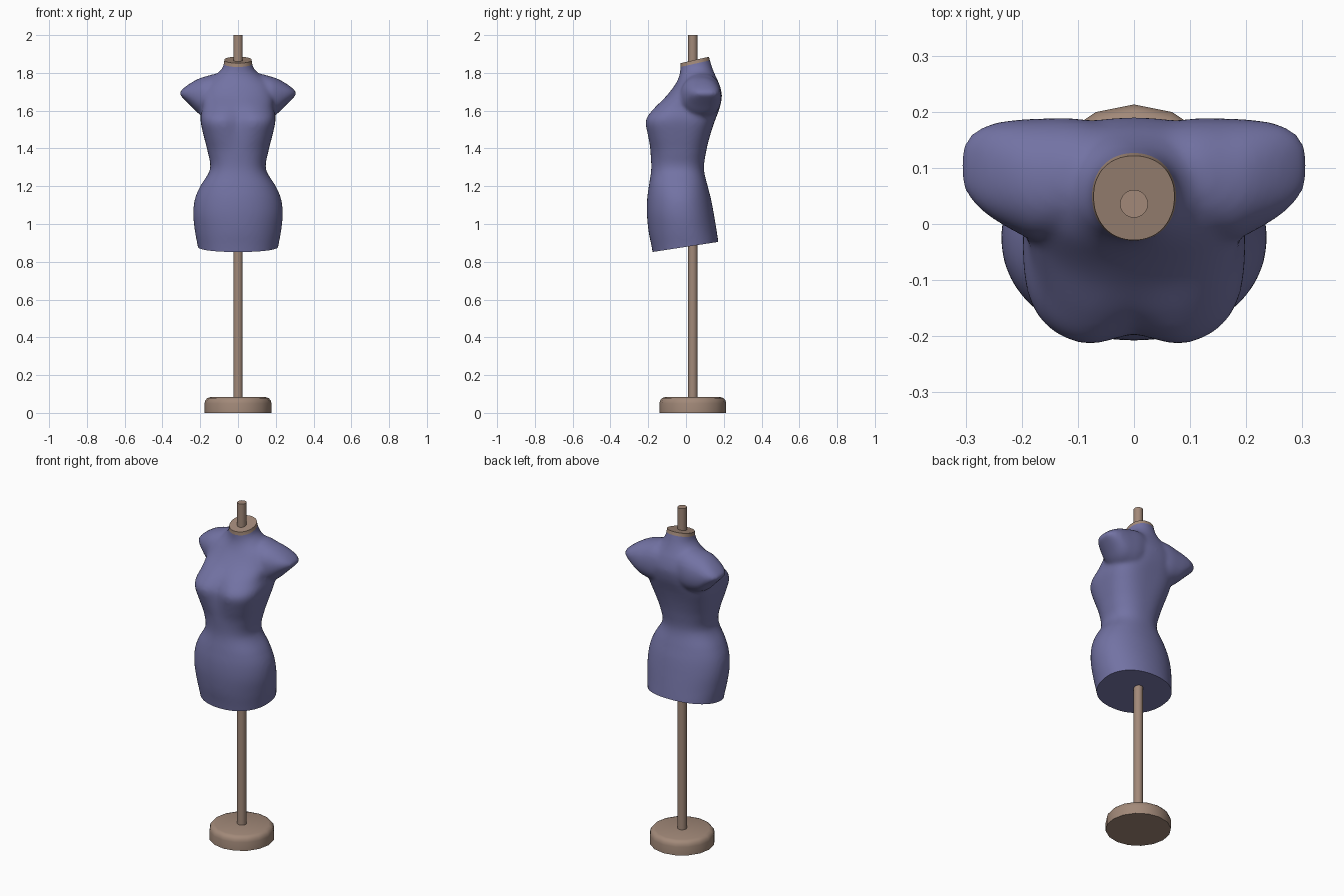
import bpy, bmesh, math
from mathutils import Vector

if "Cube" in bpy.data.objects:
    bpy.data.objects.remove(bpy.data.objects["Cube"])


def material(name, rgb):
    m = bpy.data.materials.new(name)
    m.diffuse_color = (*rgb, 1)
    m.use_nodes = True
    m.node_tree.nodes["Principled BSDF"].inputs["Base Color"].default_value = m.diffuse_color
    return m


BLUE = material("blue fabric", (0.17, 0.17, 0.37))
WOOD = material("brown wood", (0.36, 0.25, 0.19))


def add_object(name, bm, mat):
    bmesh.ops.recalc_face_normals(bm, faces=bm.faces)
    me = bpy.data.meshes.new(name)
    bm.to_mesh(me)
    bm.free()
    me.materials.clear()
    me.materials.append(mat)
    ob = bpy.data.objects.new(name, me)
    bpy.context.collection.objects.link(ob)
    return ob


def smooth(ob, angle=40):
    bpy.ops.object.select_all(action='DESELECT')
    ob.select_set(True)
    bpy.context.view_layer.objects.active = ob
    bpy.ops.object.shade_smooth_by_angle(angle=math.radians(angle))


def loft(bm, rings):
    rows = [[bm.verts.new(p) for p in r] for r in rings]
    n = len(rows[0])
    for a, b in zip(rows, rows[1:]):
        for i in range(n):
            j = (i + 1) % n
            bm.faces.new((a[i], a[j], b[j], b[i]))
    bm.faces.new(rows[0][::-1])
    bm.faces.new(rows[-1])


def refine(rows, steps=5):
    """Catmull-Rom interpolation between rows of numbers."""
    out = []
    for k in range(len(rows) - 1):
        p0, p1, p2 = rows[max(k - 1, 0)], rows[k], rows[k + 1]
        p3 = rows[min(k + 2, len(rows) - 1)]
        for s in range(steps):
            t = s / steps
            out.append([0.5 * (2 * b + (c - a) * t + (2 * a - 5 * b + 4 * c - d) * t * t
                               + (3 * b - a - 3 * c + d) * t ** 3)
                        for a, b, c, d in zip(p0, p1, p2, p3)])
    return out + [rows[-1]]


def spow(v, e):
    return math.copysign(abs(v) ** e, v)


# torso sections: z, half width, front y, back y, squareness, chest dent
TORSO = [
    (0.78, 0.200, -0.165, 0.180, 2.2, 0),
    (0.88, 0.213, -0.182, 0.174, 2.2, 0),
    (0.96, 0.228, -0.198, 0.163, 2.1, 0),
    (1.05, 0.237, -0.207, 0.148, 2.1, 0),
    (1.13, 0.229, -0.206, 0.133, 2.1, 0),
    (1.20, 0.200, -0.197, 0.115, 2.2, 0),
    (1.29, 0.148, -0.184, 0.095, 2.3, 0),
    (1.38, 0.160, -0.188, 0.106, 2.4, 0),
    (1.46, 0.180, -0.206, 0.125, 2.7, 0.012),
    (1.53, 0.196, -0.220, 0.147, 3.0, 0.025),
    (1.57, 0.198, -0.210, 0.162, 3.0, 0.025),
    (1.62, 0.190, -0.168, 0.180, 2.7, 0.012),
    (1.68, 0.195, -0.102, 0.190, 2.4, 0),
    (1.74, 0.180, -0.056, 0.176, 2.2, 0),
    (1.79, 0.118, -0.034, 0.154, 2.0, 0),
    (1.84, 0.077, -0.030, 0.135, 2.1, 0),
    (1.95, 0.070, -0.030, 0.105, 2.2, 0),
]


def torso_ring(z, hw, yf, yb, n, dent, count=64):
    yc = yf + (yb - yf) * 0.52
    ring = []
    for i in range(count):
        a = 2 * math.pi * i / count
        x = hw * spow(math.cos(a), 2 / n)
        s = spow(math.sin(a), 2 / n)
        y = yc + s * ((yb - yc) if s > 0 else (yc - yf))
        if s < 0:
            y += dent * math.exp(-(x / 0.05) ** 2)
        ring.append((x, y, z))
    return ring


# shoulder sections: x, front y, back y, bottom z, top z
SHOULDER = [
    (0.00, 0.000, 0.170, 1.600, 1.790),
    (0.10, -0.020, 0.188, 1.560, 1.798),
    (0.17, -0.030, 0.188, 1.565, 1.782),
    (0.21, -0.015, 0.186, 1.585, 1.769),
    (0.25, 0.008, 0.180, 1.625, 1.747),
    (0.28, 0.030, 0.168, 1.655, 1.726),
    (0.300, 0.055, 0.150, 1.675, 1.708),
    (0.309, 0.075, 0.130, 1.685, 1.698),
]


def shoulder_ring(side, x, yf, yb, zb, zt, count=32):
    ring = []
    for i in range(count):
        a = 2 * math.pi * i / count
        ring.append((side * x,
                     (yf + yb) / 2 + (yb - yf) / 2 * spow(math.cos(a), 0.9),
                     (zb + zt) / 2 + (zt - zb) / 2 * spow(math.sin(a), 0.9)))
    return ring


# blend torso and shoulders into one smooth skin
bm = bmesh.new()
loft(bm, [torso_ring(*r) for r in refine(TORSO)])
for side in (-1, 1):
    loft(bm, [shoulder_ring(side, *r) for r in refine(SHOULDER, 4)])
skin = add_object("body_helper", bm, BLUE)
rm = skin.modifiers.new("remesh", 'REMESH')
rm.mode = 'VOXEL'
rm.voxel_size = 0.01
sm = skin.modifiers.new("smooth", 'SMOOTH')
sm.factor = 0.5
sm.iterations = 10
bpy.context.view_layer.update()
blended = bpy.data.meshes.new_from_object(
    skin.evaluated_get(bpy.context.evaluated_depsgraph_get()))
bpy.data.objects.remove(skin)


def slice_between(name, low, high, mat):
    """Keep the skin between two tilted planes (z at y = 0, slope) and close it."""
    bm = bmesh.new()
    bm.from_mesh(blended)
    for (z, slope), sign in ((low, -1), (high, 1)):
        bmesh.ops.bisect_plane(bm, geom=bm.verts[:] + bm.edges[:] + bm.faces[:],
                               plane_co=(0, 0, z), dist=1e-5, clear_outer=True,
                               plane_no=Vector((0, -slope, 1)).normalized() * sign)
        rim = [e for e in bm.edges if e.is_boundary]
        bmesh.ops.edgeloop_fill(bm, edges=rim)
    ob = add_object(name, bm, mat)
    smooth(ob)
    return ob


slice_between("torso", (0.879, 0.154), (1.838, 0.225), BLUE)
slice_between("neck_cap", (1.838, 0.225), (1.858, 0.225), WOOD)


# stand: turned base and pole
def turned(name, profile, sides, y):
    bm = bmesh.new()
    loft(bm, [[(r * math.sin(2 * math.pi * i / sides),
                y + r * math.cos(2 * math.pi * i / sides), z)
               for i in range(sides)] for r, z in profile])
    smooth(add_object(name, bm, WOOD))


turned("stand_base", [(0.177, 0), (0.177, 0.05), (0.173, 0.066),
                      (0.163, 0.078), (0.148, 0.083)], 16, 0.036)
turned("stand_pole", [(0.025, 0.05), (0.025, 2.0)], 20, 0.036)
bpy.data.meshes.remove(blended)
